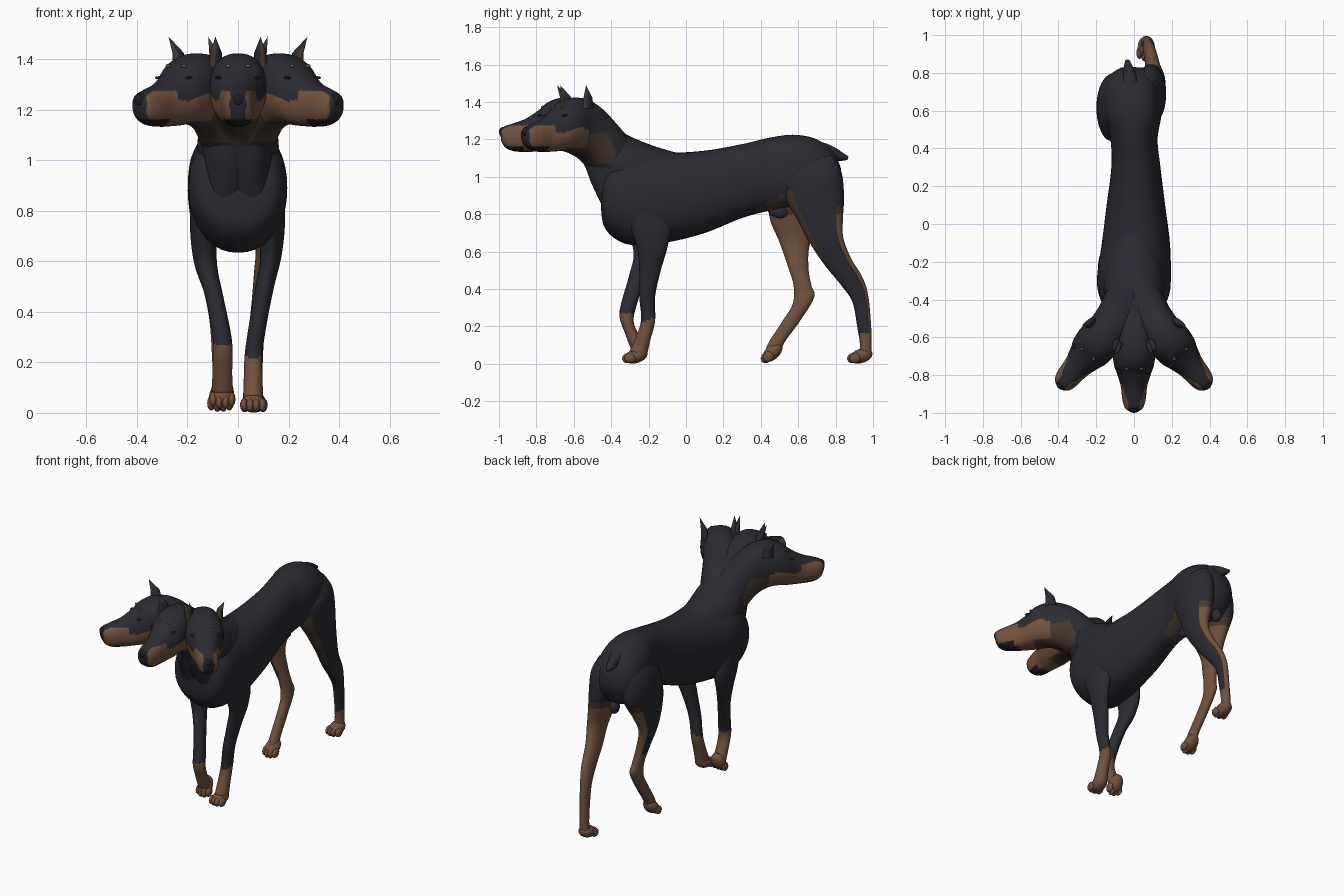
import bpy, bmesh, math
from mathutils import Matrix, Vector


def mat(name, rgb):
    m = bpy.data.materials.new(name)
    m.diffuse_color = (*rgb, 1)
    return m


MATS = [mat("dark coat", (0.023, 0.023, 0.031)),
        mat("tan", (0.165, 0.083, 0.044)),
        mat("dark tan", (0.06, 0.038, 0.026)),
        mat("nose black", (0.012, 0.012, 0.015))]
COAT, TAN, DARK_TAN, BLACK = range(4)


def finish(name, bm, place=None):
    bmesh.ops.recalc_face_normals(bm, faces=bm.faces)
    me = bpy.data.meshes.new(name)
    for m in MATS:
        me.materials.append(m)
    for f in bm.faces:
        f.smooth = True
    bm.to_mesh(me)
    bm.free()
    ob = bpy.data.objects.new(name, me)
    bpy.context.collection.objects.link(ob)
    if place:
        ob.matrix_world = place
    return ob


def smooth_rows(rows, steps):
    """Catmull-Rom interpolation of section rows."""
    out = []
    for i in range(len(rows) - 1):
        a, b, c, d = (rows[max(0, min(len(rows) - 1, i + k))] for k in (-1, 0, 1, 2))
        for s in range(steps):
            t = s / steps
            out.append([0.5 * (2 * q + (r - p) * t + (2 * p - 5 * q + 4 * r - u) * t * t
                               + (3 * q - p - 3 * r + u) * t ** 3)
                        for p, q, r, u in zip(a, b, c, d)])
    return out + [list(rows[-1])]


def loft(name, rows, rule=lambda c, v, u: COAT, place=None, sides=40, steps=8, power=1.0):
    """Skin oval sections: (y, z) of one edge, (y, z) of the other, x centre, half width."""
    bm = bmesh.new()
    rings, mids = [], []
    for y1, z1, y2, z2, x, w in smooth_rows(rows, steps):
        mid, half = Vector((x, (y1 + y2) / 2, (z1 + z2) / 2)), Vector((0, (y1 - y2) / 2, (z1 - z2) / 2))
        ring = []
        for k in range(sides):
            a = 2 * math.pi * k / sides
            c, s = (math.copysign(abs(q) ** power, q) for q in (math.cos(a), math.sin(a)))
            ring.append(bm.verts.new(mid + half * c + Vector((w * s, 0, 0))))
        rings.append(ring)
        mids.append(mid)
    for r0, r1 in zip(rings, rings[1:]):
        for k in range(sides):
            n = (k + 1) % sides
            f = bm.faces.new((r0[k], r0[n], r1[n], r1[k]))
            a = 2 * math.pi * (k + 0.5) / sides
            f.material_index = rule(f.calc_center_median(), math.cos(a), math.sin(a))
    for ring, mid in ((rings[0], mids[0]), (rings[-1], mids[-1])):
        pole = bm.verts.new(mid)
        for k in range(sides):
            f = bm.faces.new((ring[k], ring[(k + 1) % sides], pole))
            f.material_index = rule(mid, 0, 0)
    return finish(name, bm, place)


def balls(name, items, colour, place=None):
    """Ellipsoids given as (centre, radii, tilt about x)."""
    bm = bmesh.new()
    for c, r, tilt in items:
        bmesh.ops.create_uvsphere(bm, u_segments=16, v_segments=10, radius=1,
                                  matrix=Matrix.Translation(c) @ Matrix.Rotation(tilt, 4, 'X')
                                  @ Matrix.Diagonal((*r, 1)))
    for f in bm.faces:
        f.material_index = colour
    return finish(name, bm, place)


# Torso, with tan flank fold
def torso_rule(c, v, u):
    return DARK_TAN if 0.38 < c.y < 0.62 and c.z < 0.835 + 0.5 * (c.y - 0.38) else COAT


loft("torso", [
    (-0.455, 0.96, -0.455, 0.84, 0, 0.06), (-0.43, 1.05, -0.44, 0.74, 0, 0.15),
    (-0.36, 1.12, -0.38, 0.67, 0, 0.187), (-0.27, 1.15, -0.28, 0.635, 0, 0.195),
    (-0.10, 1.13, -0.10, 0.65, 0.01, 0.18), (0.10, 1.14, 0.10, 0.70, 0.01, 0.155),
    (0.30, 1.175, 0.30, 0.78, 0.01, 0.13), (0.45, 1.21, 0.45, 0.82, 0, 0.125),
    (0.58, 1.225, 0.58, 0.84, -0.005, 0.15), (0.70, 1.20, 0.70, 0.82, -0.01, 0.15),
    (0.79, 1.13, 0.78, 0.85, -0.01, 0.12), (0.83, 1.04, 0.825, 0.92, -0.01, 0.06)],
    torso_rule, steps=12, power=0.93)

# Stub tail
loft("tail", [(0.62, 1.17, 0.66, 1.08, -0.01, 0.06), (0.72, 1.185, 0.71, 1.09, -0.015, 0.05),
              (0.79, 1.16, 0.77, 1.085, -0.022, 0.036), (0.84, 1.128, 0.825, 1.085, -0.03, 0.024),
              (0.87, 1.108, 0.862, 1.09, -0.035, 0.011)])

# Underside details
balls("sheath", [((0, 0.49, 0.815), (0.025, 0.055, 0.035), -0.3)], COAT)
balls("scrotum", [((-0.02, 0.77, 0.82), (0.03, 0.035, 0.045), 0)], COAT)


# Legs: sections run front edge to back edge, top to bottom
def hind_rule(side, outer_end):
    def rule(c, v, u):
        out = u * side
        inner = out < -0.15 or 0.6 * out + 0.8 * v < -0.1
        if c.z < outer_end or (inner and c.z < 0.80):
            return TAN
        if (inner and c.z < 0.84) or (v > 0.65 and 0.55 < c.z < 0.93):
            return DARK_TAN
        return COAT
    return rule


loft("front_leg_left", [
    (-0.36, 0.90, -0.13, 0.95, 0.115, 0.07), (-0.31, 0.75, -0.08, 0.75, 0.13, 0.056),
    (-0.26, 0.62, -0.10, 0.62, 0.13, 0.042), (-0.25, 0.50, -0.135, 0.50, 0.106, 0.037),
    (-0.25, 0.36, -0.165, 0.36, 0.08, 0.035), (-0.24, 0.24, -0.165, 0.23, 0.062, 0.035),
    (-0.265, 0.15, -0.19, 0.13, 0.06, 0.037), (-0.30, 0.07, -0.21, 0.04, 0.06, 0.04)],
    lambda c, v, u: TAN if c.z < 0.235 - 0.02 * v else COAT)
loft("front_leg_right", [
    (-0.36, 0.90, -0.16, 0.95, -0.115, 0.07), (-0.33, 0.75, -0.12, 0.72, -0.135, 0.055),
    (-0.28, 0.60, -0.16, 0.58, -0.128, 0.045), (-0.305, 0.47, -0.215, 0.46, -0.095, 0.036),
    (-0.345, 0.33, -0.265, 0.31, -0.066, 0.037), (-0.355, 0.25, -0.28, 0.23, -0.06, 0.039),
    (-0.325, 0.16, -0.255, 0.16, -0.062, 0.039), (-0.295, 0.08, -0.215, 0.09, -0.062, 0.042)],
    lambda c, v, u: TAN if c.z < 0.27 else COAT)
loft("hind_leg_left", [
    (0.56, 1.05, 0.78, 1.12, 0.06, 0.07), (0.52, 0.98, 0.83, 1.03, 0.08, 0.085),
    (0.54, 0.87, 0.845, 0.90, 0.088, 0.082), (0.59, 0.78, 0.84, 0.79, 0.103, 0.065),
    (0.66, 0.65, 0.84, 0.68, 0.117, 0.048), (0.74, 0.53, 0.88, 0.57, 0.103, 0.04),
    (0.83, 0.42, 0.945, 0.46, 0.088, 0.034), (0.89, 0.33, 0.975, 0.36, 0.076, 0.03),
    (0.915, 0.20, 0.99, 0.20, 0.071, 0.027), (0.93, 0.10, 0.993, 0.09, 0.067, 0.029),
    (0.92, 0.05, 0.99, 0.03, 0.065, 0.032)], hind_rule(1, 0.16), steps=10)
loft("hind_leg_right", [
    (0.52, 1.08, 0.75, 1.12, -0.065, 0.075), (0.46, 0.99, 0.79, 1.02, -0.095, 0.092),
    (0.44, 0.88, 0.79, 0.88, -0.115, 0.084), (0.45, 0.77, 0.71, 0.74, -0.127, 0.06),
    (0.50, 0.65, 0.66, 0.63, -0.133, 0.046), (0.545, 0.52, 0.655, 0.51, -0.108, 0.036),
    (0.575, 0.42, 0.67, 0.42, -0.09, 0.032), (0.57, 0.32, 0.685, 0.355, -0.08, 0.03),
    (0.51, 0.22, 0.61, 0.23, -0.075, 0.028), (0.445, 0.12, 0.53, 0.12, -0.07, 0.029),
    (0.42, 0.06, 0.50, 0.05, -0.07, 0.032)], hind_rule(-1, 0.48), steps=10)


# Paws: pad and four toes
def paw(name, x, y, z, tilt):
    place = Matrix.Translation((x, y, z)) @ Matrix.Rotation(tilt, 4, 'X')
    toes = [((i * 0.024, -0.048 + abs(i) * 0.012, -0.005), (0.016, 0.032, 0.027), 0.25)
            for i in (-1.5, -0.5, 0.5, 1.5)]
    balls(name, [((0, 0, 0.006), (0.046, 0.064, 0.038), 0.3)] + toes, TAN, place)


paw("front_paw_left", 0.06, -0.268, 0.036, 0)
paw("front_paw_right", -0.062, -0.245, 0.078, 0.75)
paw("hind_paw_left", 0.065, 0.935, 0.036, 0)
paw("hind_paw_right", -0.07, 0.465, 0.056, 0.45)


# Heads with necks: one design turned to three directions
def head_rule(c, v, u):
    if c.y < -0.87 and c.z < 1.162:
        return BLACK                                   # lips and chin
    if c.y < -0.84:                                    # muzzle sides
        return TAN if abs(c.x) > 0.03 and c.z < 1.275 and c.y > -0.985 else COAT
    if c.y < -0.64 and c.z < 1.25 + 0.015 * math.cos((c.y + 0.7) * 30):
        return DARK_TAN if c.z < 1.155 and c.y > -0.75 else TAN   # cheeks, jaw underside
    if 1.07 < c.z < 1.235 and c.y < -0.48 - (c.z - 1.14) * 0.4:
        return DARK_TAN                                # throat
    return COAT


def ear(name, side, place):
    bm = bmesh.new()
    base = [bm.verts.new((side * (0.089 + 0.024 * math.cos(a)), -0.635 + 0.036 * math.sin(a), 1.365))
            for a in (k * math.pi / 4 for k in range(8))]
    mid = [bm.verts.new((v.co.x * 0.75 + side * 0.029, v.co.y * 0.75 - 0.164, 1.425)) for v in base]
    tip = bm.verts.new((side * 0.118, -0.672, 1.49))
    for k in range(8):
        n = (k + 1) % 8
        colour = DARK_TAN if k in (5, 6) else COAT     # inner face of the ear
        bm.faces.new((base[k], base[n], mid[n], mid[k])).material_index = colour
        bm.faces.new((mid[k], mid[n], tip)).material_index = colour
    finish(name, bm, place)


HEAD = [
    (-0.29, 1.17, -0.40, 0.80, 0, 0.12), (-0.33, 1.215, -0.465, 0.93, 0, 0.14),
    (-0.40, 1.28, -0.515, 1.03, 0, 0.132), (-0.49, 1.365, -0.58, 1.10, 0, 0.113),
    (-0.58, 1.415, -0.65, 1.135, 0, 0.105), (-0.67, 1.422, -0.71, 1.143, 0, 0.112),
    (-0.74, 1.398, -0.76, 1.138, 0, 0.105), (-0.79, 1.355, -0.81, 1.135, 0, 0.087),
    (-0.86, 1.31, -0.86, 1.133, 0, 0.07), (-0.93, 1.284, -0.925, 1.138, 0, 0.062),
    (-0.975, 1.267, -0.967, 1.158, 0, 0.049), (-0.995, 1.245, -0.987, 1.19, 0, 0.026)]
# Nape running down to the withers
loft("nape", [
    (0.02, 1.11, -0.12, 0.85, 0, 0.10), (-0.10, 1.143, -0.20, 0.85, 0, 0.135),
    (-0.20, 1.175, -0.30, 0.87, 0, 0.155), (-0.31, 1.222, -0.40, 0.92, 0, 0.16),
    (-0.40, 1.275, -0.46, 0.98, 0, 0.13)])

for label, deg, grow in (("middle", 0, 1), ("left", 40, 1.025), ("right", -40, 1.025)):
    pivot = Matrix.Translation((0, -0.395, 0))
    place = (pivot @ Matrix.Rotation(math.radians(deg), 4, 'Z')
             @ Matrix.Diagonal((grow, grow, 1, 1)) @ pivot.inverted())
    loft("head_" + label, HEAD, head_rule, place, sides=80, steps=14, power=0.85)
    balls("nose_" + label, [((0, -0.98, 1.24), (0.028, 0.02, 0.026), 0)], BLACK, place)
    balls("eyes_" + label, [((s * 0.076, -0.782, 1.328), (0.015, 0.014, 0.005), 0.2)
                            for s in (-1, 1)], BLACK, place)
    balls("brow_spots_" + label, [((s * 0.04, -0.768, 1.374), (0.011, 0.007, 0.007), 0.7)
                                  for s in (-1, 1)], TAN, place)
    for s, tag in ((1, "_left_ear"), (-1, "_right_ear")):
        ear(label + tag, s, place)
